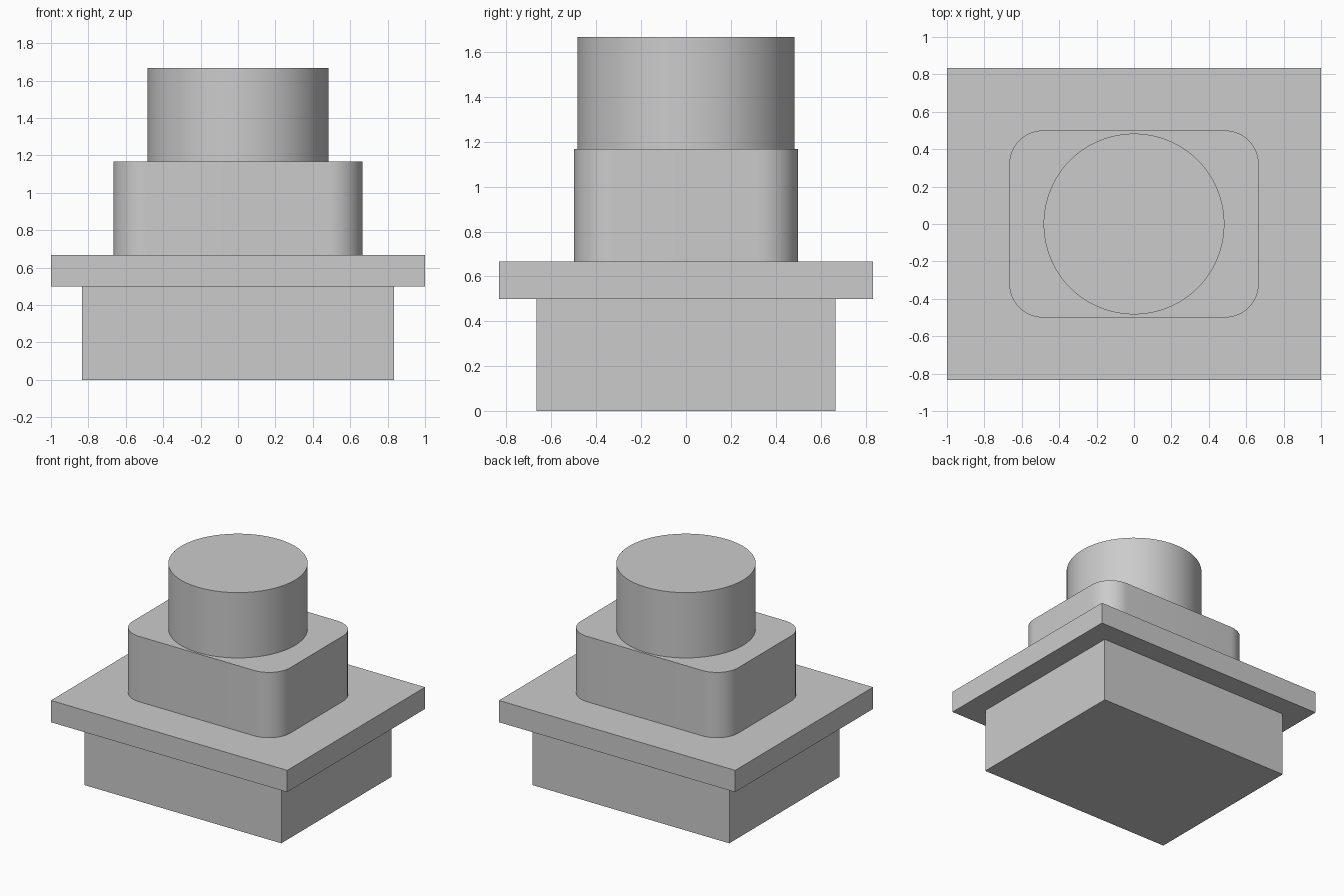
import bpy, bmesh, math

if "Cube" in bpy.data.objects:
    bpy.data.objects.remove(bpy.data.objects["Cube"], do_unlink=True)

U = 1 / 6  # design module

grey = bpy.data.materials.new("plain_grey")
grey.use_nodes = True
colour = (0.6, 0.6, 0.6, 1)
grey.diffuse_color = colour
grey.node_tree.nodes["Principled BSDF"].inputs["Base Color"].default_value = colour


def rounded_rect(width, depth, radius=0, steps=12):
    """Counter-clockwise outline of a rectangle with optional round corners."""
    points = []
    for i, (sx, sy) in enumerate([(1, 1), (-1, 1), (-1, -1), (1, -1)]):
        cx, cy = sx * (width / 2 - radius), sy * (depth / 2 - radius)
        for k in range(steps + 1 if radius else 1):
            a = math.pi / 2 * (i + k / steps)
            points.append((cx + radius * math.cos(a), cy + radius * math.sin(a)))
    return points


def circle(radius, sides=96):
    turns = [2 * math.pi * k / sides for k in range(sides)]
    return [(radius * math.cos(a), radius * math.sin(a)) for a in turns]


def extrude_part(name, outline, bottom, height, smooth=False):
    """Closed prism raised from an outline."""
    bm = bmesh.new()
    base = bm.faces.new([bm.verts.new((x, y, bottom)) for x, y in outline])
    raised = bmesh.ops.extrude_face_region(bm, geom=[base], use_keep_orig=True)
    top = [v for v in raised["geom"] if isinstance(v, bmesh.types.BMVert)]
    bmesh.ops.translate(bm, verts=top, vec=(0, 0, height))
    bmesh.ops.recalc_face_normals(bm, faces=bm.faces)
    mesh = bpy.data.meshes.new(name)
    bm.to_mesh(mesh)
    bm.free()
    mesh.materials.append(grey)
    obj = bpy.data.objects.new(name, mesh)
    bpy.context.collection.objects.link(obj)
    if smooth:
        bpy.ops.object.select_all(action="DESELECT")
        obj.select_set(True)
        bpy.context.view_layer.objects.active = obj
        bpy.ops.object.shade_smooth_by_angle(angle=math.radians(30))


# Stacked parts, bottom to top
extrude_part("base_block", rounded_rect(10 * U, 8 * U), 0, 3 * U)
extrude_part("flange_plate", rounded_rect(12 * U, 10 * U), 3 * U, U)
extrude_part("rounded_block", rounded_rect(8 * U, 6 * U, 1.08 * U), 4 * U, 3 * U, smooth=True)
extrude_part("top_cylinder", circle(2.9 * U), 7 * U, 3 * U, smooth=True)
